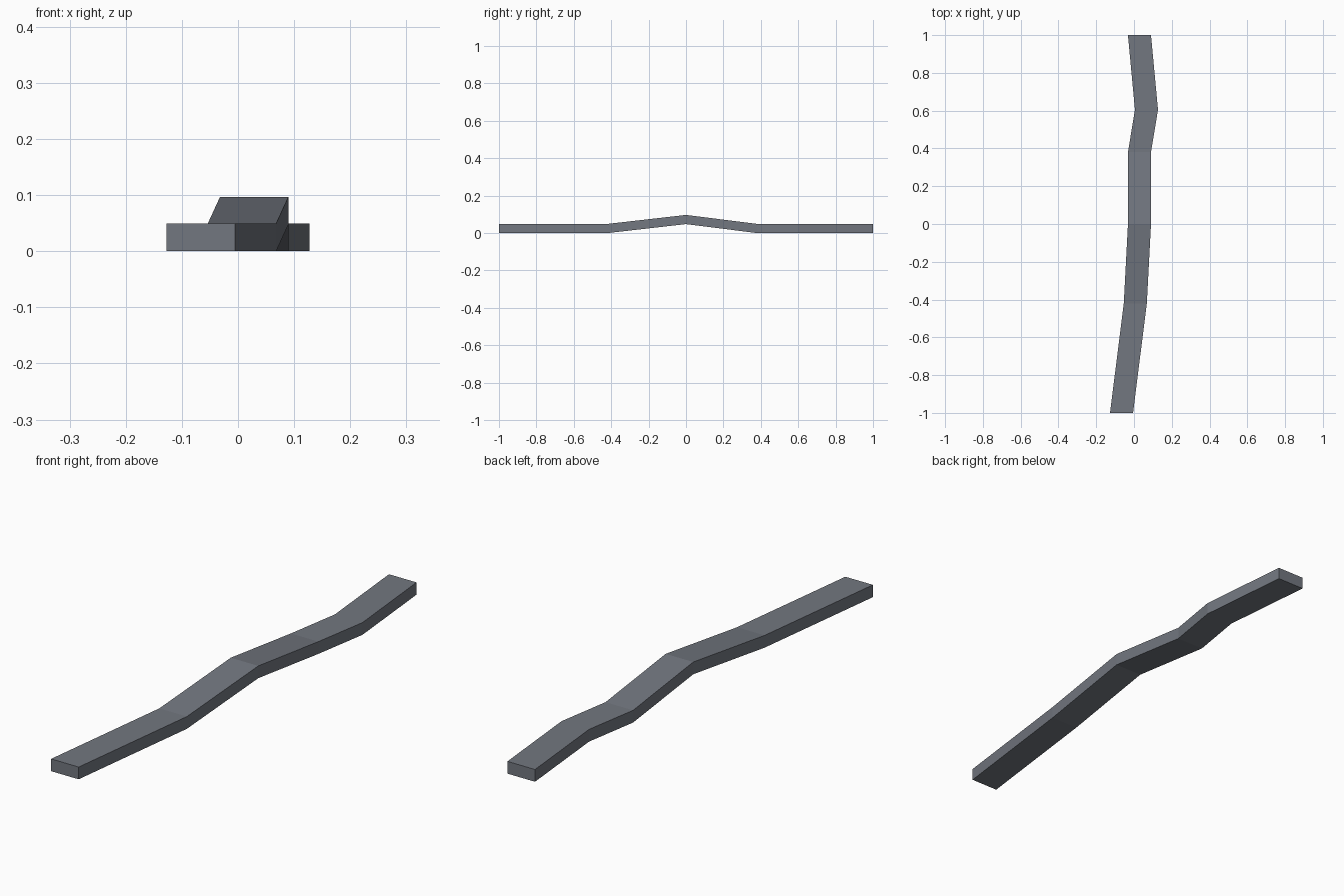
import bpy, bmesh

if "Cube" in bpy.data.objects:
    bpy.data.objects.remove(bpy.data.objects["Cube"])

WIDTH, THICK = 0.122, 0.049

# Stations along the strip: y, left edge x, underside z
STATIONS = [
    (-1.00, -0.127, 0.0),
    (-0.42, -0.054, 0.0),
    (0.00, -0.032, 0.048),
    (0.38, -0.032, 0.0),
    (0.605, 0.005, 0.0),
    (1.00, -0.032, 0.0),
]

grey = bpy.data.materials.new("slate grey")
grey.diffuse_color = (0.17, 0.185, 0.215, 1)
grey.use_nodes = True
grey.node_tree.nodes["Principled BSDF"].inputs["Base Color"].default_value = grey.diffuse_color

# Bent strip: rectangular section lofted through the stations
bm = bmesh.new()
rings = []
for y, x, z in STATIONS:
    corners = [(x, z), (x + WIDTH, z), (x + WIDTH, z + THICK), (x, z + THICK)]
    rings.append([bm.verts.new((cx, y, cz)) for cx, cz in corners])
for a, b in zip(rings, rings[1:]):
    for i in range(4):
        j = (i + 1) % 4
        bm.faces.new((a[i], a[j], b[j], b[i]))

# End caps
bm.faces.new(rings[0])
bm.faces.new(rings[-1])
bmesh.ops.recalc_face_normals(bm, faces=bm.faces)

mesh = bpy.data.meshes.new("bent_strip")
bm.to_mesh(mesh)
bm.free()
mesh.materials.append(grey)
bpy.context.collection.objects.link(bpy.data.objects.new("bent_strip", mesh))
